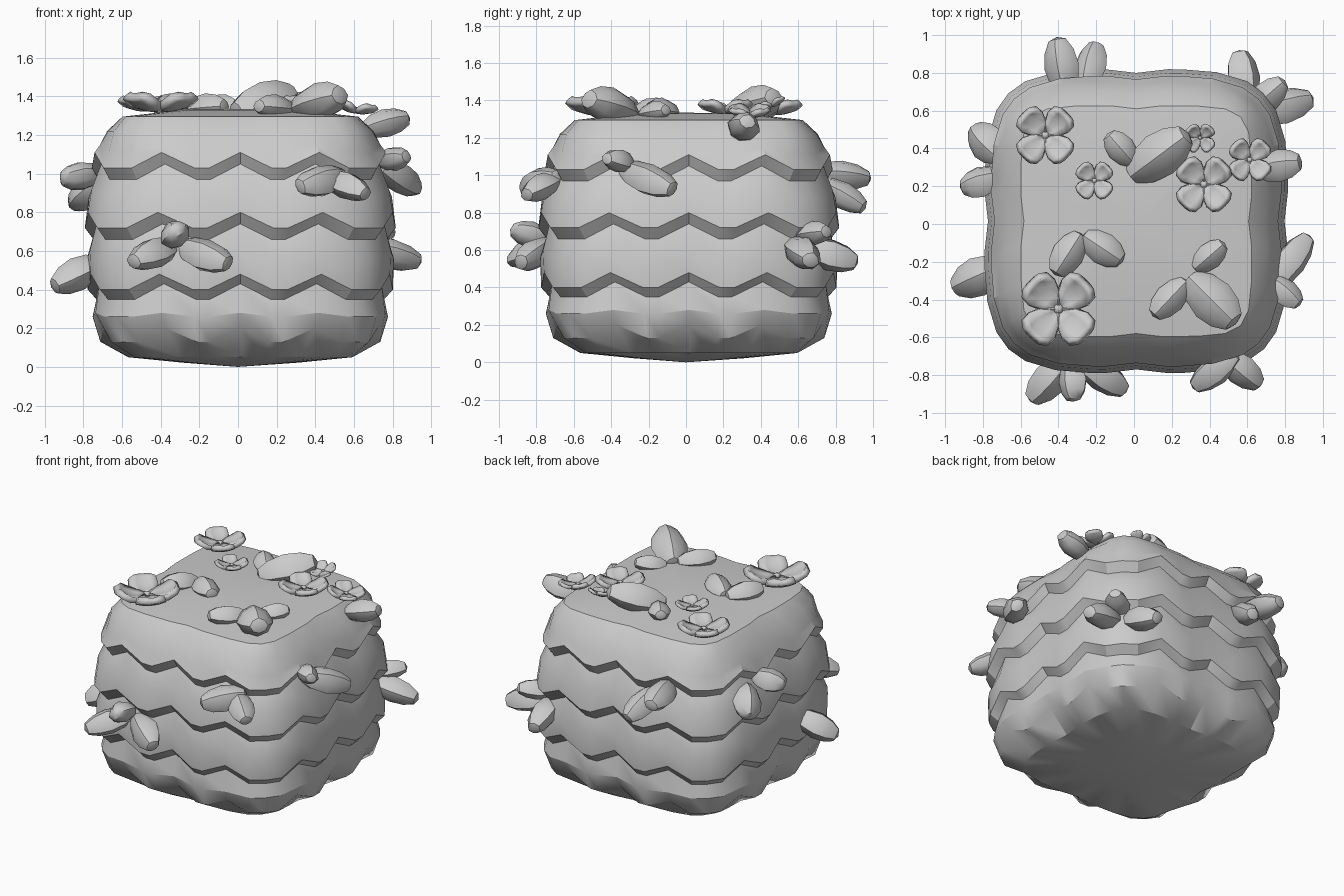
import bpy, bmesh, math
from mathutils import Vector, Matrix

if "Cube" in bpy.data.objects:
    bpy.data.objects.remove(bpy.data.objects["Cube"])


def finish(name, bm, angle):
    bmesh.ops.recalc_face_normals(bm, faces=bm.faces)
    me = bpy.data.meshes.new(name)
    bm.to_mesh(me)
    bm.free()
    ob = bpy.data.objects.new(name, me)
    bpy.context.collection.objects.link(ob)
    bpy.ops.object.select_all(action='DESELECT')
    ob.select_set(True)
    bpy.context.view_layer.objects.active = ob
    bpy.ops.object.shade_smooth_by_angle(angle=math.radians(angle))
    return ob


def skin(bm, rings, start, end):
    """Bridge closed rings of points and close both ends to a point."""
    rows = [[bm.verts.new(p) for p in ring] for ring in rings]
    n = len(rows[0])
    for a, b in zip(rows, rows[1:]):
        for i in range(n):
            j = (i + 1) % n
            bm.faces.new((a[i], a[j], b[j], b[i]))
    for row, tip in ((rows[0], start), (rows[-1], end)):
        c = bm.verts.new(tip)
        for i in range(n):
            bm.faces.new((row[i], row[(i + 1) % n], c))


# Body: rounded-square tiers with zigzag lower edges
half = [(-.73, -1), (-.53, 1), (-.31, -1), (-.21, -1), (0, 1),
        (.21, -1), (.31, -1), (.53, 1), (.73, -1), (.841, -1)]
plan = []
for q in range(4):
    rot = Matrix.Rotation(q * math.pi / 2, 2)
    for u, zig in half:
        v = (1 - abs(u) ** 4) ** .25
        plan.append((rot @ Vector((u, -v)), zig, .975 if u == 0 else 1))


def body_ring(s, z, amp, n):
    ring = []
    for d, zig, dent in plan:
        r = s * dent / (abs(d.x) ** n + abs(d.y) ** n) ** (1 / n)
        ring.append((d.x * r + .012, d.y * r + .015, z + zig * amp))
    return ring


# half width, height, zigzag amplitude, squareness
profile = [(.30, 1.33, 0, 6), (.61, 1.295, 0, 7), (.69, 1.22, 0, 5), (.74, 1.13, .02, 4),
           (.77, 1.07, .04, 4), (.735, 1.01, .04, 4),
           (.785, .90, .02, 4), (.805, .76, .04, 4), (.76, .70, .04, 4),
           (.795, .58, .02, 4), (.79, .44, .04, 4), (.745, .39, .04, 4),
           (.765, .27, .01, 4), (.725, .165, .035, 4), (.58, .05, 0, 5), (.30, .022, 0, 3)]
bm = bmesh.new()
skin(bm, [body_ring(*p) for p in profile], (0, 0, 1.335), (0, 0, 0))
finish("layered_body", bm, 30)


# Leaves: plump pointed pods with a ridge along the middle
SECTION = [(1, 0), (.65, .55), (0, .85), (-.65, .55), (-1, 0), (-.65, -.55), (0, -.75), (.65, -.55)]
LENGTH = [(.03, .45), (.22, .82), (.5, 1), (.76, .85), (.95, .5)]


def leaf(name, base, tip, width, up, sink=0):
    base, tip = Vector(base), Vector(tip)
    d = tip - base
    side = d.cross(Vector(up)).normalized()
    top = side.cross(d).normalized()
    base -= d * sink  # push the stem end into the body
    d = tip - base
    w = width / 2
    rings = [[base + d * t + side * (x * k * w) + top * (y * k * w * 1.05)
              for x, y in SECTION] for t, k in LENGTH]
    bm = bmesh.new()
    skin(bm, rings, base, tip)
    finish(name, bm, 42)


top_leaves = [((-.02, .25, 1.32), (.29, .48, 1.42), .24), ((0, .32, 1.33), (-.14, .48, 1.36), .15),
              ((-.28, -.05, 1.33), (-.42, -.27, 1.35), .17), ((-.27, -.06, 1.33), (-.06, -.20, 1.35), .17),
              ((.28, -.30, 1.33), (.10, -.49, 1.35), .16), ((.29, -.28, 1.32), (.54, -.53, 1.41), .24),
              ((.32, -.24, 1.32), (.48, -.10, 1.35), .14)]
for i, (a, b, w) in enumerate(top_leaves):
    leaf(f"top_leaf_{i + 1}", a, b, w, (0, 0, 1))

wall_leaves = [  # front
    ((-.35, -.72, .62), (-.55, -.94, .54), .19), ((-.28, -.73, .62), (-.04, -.89, .53), .19),
    ((-.33, -.74, .66), (-.32, -.94, .71), .17),
    ((.53, -.70, .99), (.31, -.87, .93), .18), ((.48, -.70, .97), (.67, -.86, .89), .17),
    # right
    ((.74, -.32, 1.03), (.93, -.06, .92), .19), ((.73, -.30, 1.06), (.88, -.43, 1.09), .15),
    ((.66, .29, 1.23), (.89, .33, 1.29), .18),
    # back right corner
    ((.64, .58, .62), (.95, .67, .54), .20), ((.60, .64, .61), (.56, .92, .53), .20),
    ((.62, .60, .67), (.80, .76, .70), .16),
    # back left
    ((-.36, .70, 1.01), (-.41, .99, .98), .19), ((-.26, .72, .95), (-.20, .96, .82), .18),
    # left
    ((-.72, .25, 1.00), (-.92, .19, .97), .18), ((-.72, .36, .96), (-.85, .51, .83), .20),
    ((-.72, -.23, .53), (-.96, -.34, .41), .21)]
for i, (a, b, w) in enumerate(wall_leaves):
    m = (Vector(a) + Vector(b)) / 2
    leaf(f"wall_leaf_{i + 1}", a, b, w, (m.x, m.y, .8), .08)


# Flowers: four cupped petals around a small button
PETAL = [(.10, .14, .02), (.4, .38, .03), (.75, .55, .12), (1.05, .52, .30), (1.18, .30, .38)]


def flower(name, loc, r, tilt=(0, 0)):
    place = (Matrix.Translation(loc) @ Matrix.Rotation(tilt[0], 4, 'X')
             @ Matrix.Rotation(tilt[1], 4, 'Y') @ Matrix.Scale(r, 4))
    bm = bmesh.new()
    for q in range(4):
        rot = Matrix.Rotation(math.pi / 4 + q * math.pi / 2, 4, 'Z')
        rows = [[bm.verts.new(rot @ Vector((x - .06 * c * c, w * c, z + .07 * c * c)))
                 for c in (-1, -.5, 0, .5, 1)] for x, w, z in PETAL]
        for a, b in zip(rows, rows[1:]):
            for i in range(4):
                bm.faces.new((a[i], b[i], b[i + 1], a[i + 1]))
    bm.transform(place)
    ob = finish(name + "_petals", bm, 40)
    mod = ob.modifiers.new("thickness", 'SOLIDIFY')
    mod.thickness = .24 * r
    mod.offset = 0
    bm = bmesh.new()
    bmesh.ops.create_uvsphere(bm, u_segments=10, v_segments=6, radius=.17)
    bm.transform(place @ Matrix.Translation((0, 0, .08)))
    finish(name + "_button", bm, 40)


flowers = [((-.47, .47, 1.335), .135, (0, 0)), ((-.21, .23, 1.345), .088, (0, 0)),
           ((.35, .46, 1.37), .07, (.3, 0)), ((.37, .21, 1.34), .13, (0, 0)),
           ((.61, .34, 1.32), .1, (0, .15)), ((-.40, -.45, 1.335), .172, (0, 0))]
for i, (loc, r, tilt) in enumerate(flowers):
    flower(f"flower_{i + 1}", loc, r, tilt)
